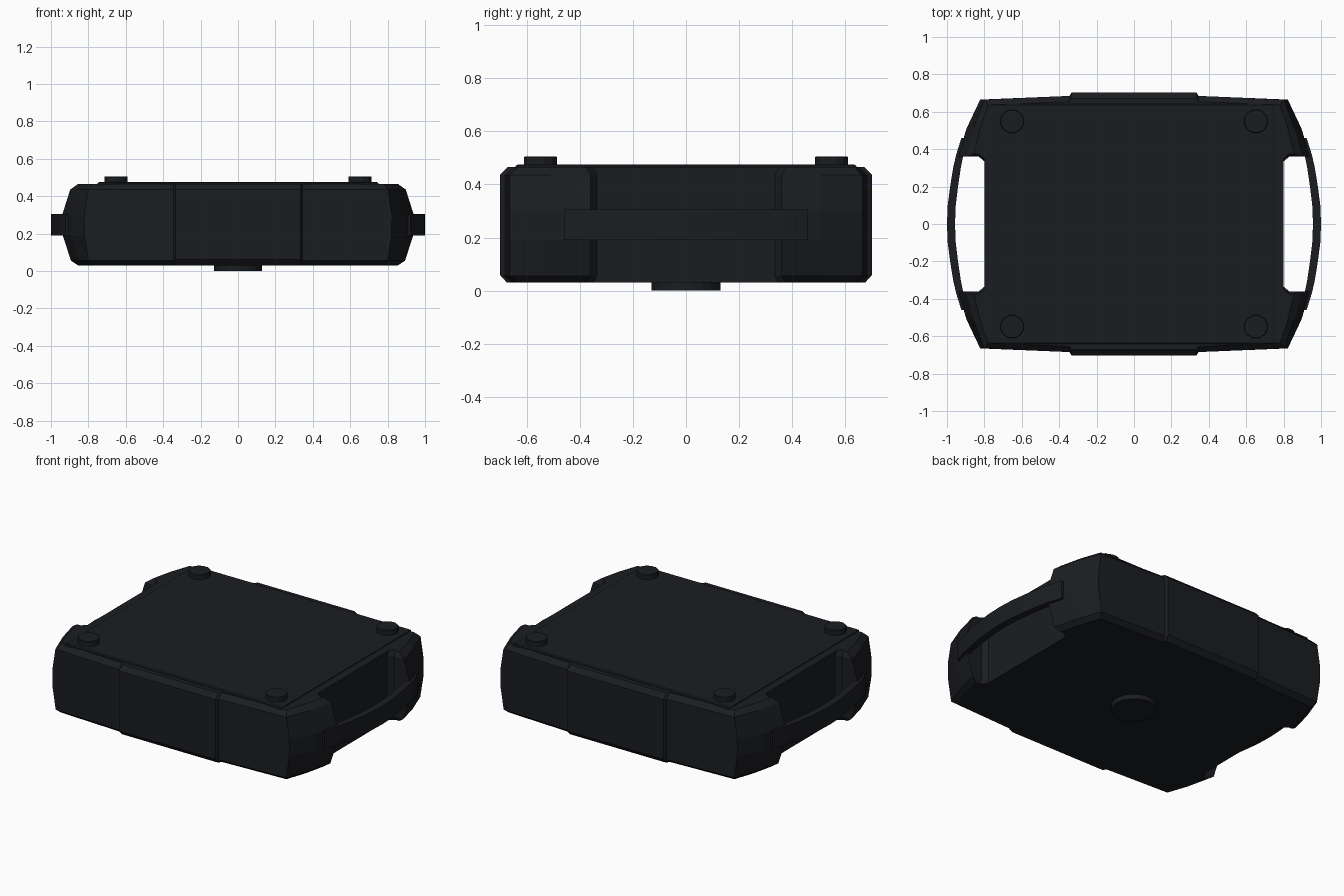
import bpy, bmesh, math

if "Cube" in bpy.data.objects:
    bpy.data.objects.remove(bpy.data.objects["Cube"])

black = bpy.data.materials.new("black_plastic")
black.diffuse_color = (0.011, 0.012, 0.015, 1)
black.use_nodes = True
black.node_tree.nodes["Principled BSDF"].inputs["Base Color"].default_value = black.diffuse_color


def loft(name, rings):
    """Skin a stack of equal-length rings of 3D points and cap both ends."""
    bm = bmesh.new()
    loops = [[bm.verts.new(p) for p in ring] for ring in rings]
    n = len(loops[0])
    for a, b in zip(loops, loops[1:]):
        for i in range(n):
            j = (i + 1) % n
            bm.faces.new((a[i], a[j], b[j], b[i]))
    bm.faces.new(loops[0][::-1])
    bm.faces.new(loops[-1])
    bmesh.ops.recalc_face_normals(bm, faces=bm.faces)
    mesh = bpy.data.meshes.new(name)
    bm.to_mesh(mesh)
    bm.free()
    obj = bpy.data.objects.new(name, mesh)
    bpy.context.collection.objects.link(obj)
    mesh.materials.append(black)
    return obj


def four_way(quadrant):
    """Mirror a +x +y outline (ordered from side to back) into a closed loop."""
    q = quadrant
    return (q + [(-x, y) for x, y in q[::-1]] +
            [(-x, -y) for x, y in q] + [(x, -y) for x, y in q[::-1]])


def rect(w, d):
    return [(w, -d), (w, d), (-w, d), (-w, -d)]


def layers(stack):
    return [[(x, y, z) for x, y in pts] for z, pts in stack]


def disc(name, x, y, sides, profile):
    ring = [(math.cos(t), math.sin(t)) for t in
            (2 * math.pi * (i + 0.5) / sides for i in range(sides))]
    return loft(name, layers([(z, [(x + r * c, y + r * s) for c, s in ring])
                              for r, z in profile]))


# body with four projecting corner guards; guards taper toward top and bottom
def body_outline(dx, dy):
    return four_way([(0.80, 0.335 + dy * 0.5), (0.83, 0.36 + dy * 0.5),
                     (0.945 - dx, 0.36 + dy * 0.5), (0.90 - dx * 0.85, 0.51),
                     (0.825 - dx * 0.5, 0.665 - dy), (0.34, 0.685 - dy)])


body_levels = [(0.03, 0.09, 0.03), (0.055, 0.052, 0.0), (0.19, 0.008, 0.0),
               (0.30, 0.005, 0.0), (0.435, 0.048, 0.0), (0.465, 0.09, 0.03)]
loft("case_body", layers([(z, body_outline(dx, dy)) for z, dx, dy in body_levels]))

# raised plate on top
loft("top_plate", layers([(0.455, rect(0.75, 0.642)), (0.47, rect(0.75, 0.642)),
                          (0.475, rect(0.742, 0.635))]))

# slightly proud centre panels on the front and back
panel_profile = [(0.64, 0.03), (0.675, 0.03), (0.702, 0.06),
                 (0.702, 0.436), (0.672, 0.466), (0.64, 0.466)]
for side, name in ((-1, "front_panel"), (1, "back_panel")):
    loft(name, [[(x, side * (y - inset), z) for y, z in panel_profile]
                for x, inset in ((-0.347, 0.022), (-0.335, 0), (0.335, 0), (0.347, 0.022))])

# bowed handles bridging the corner guards
handle_half = [(0, 1.0, 0.957), (0.1, 0.996, 0.953), (0.2, 0.983, 0.941),
               (0.3, 0.967, 0.926), (0.37, 0.951, 0.912), (0.46, 0.923, 0.87)]
handle_path = [(-y, o, i) for y, o, i in handle_half[:0:-1]] + handle_half
for side, name in ((-1, "left_handle"), (1, "right_handle")):
    loft(name, [[(side * o, y, 0.19), (side * o, y, 0.305),
                 (side * i, y, 0.305), (side * i, y, 0.19)]
                for y, o, i in handle_path])

# corner knobs on top
for x in (-0.652, 0.652):
    for y in (-0.549, 0.549):
        disc("top_knob", x, y, 12, [(0.064, 0.46), (0.064, 0.503), (0.061, 0.506)])

# round foot below
disc("bottom_foot", 0, 0, 20, [(0.131, 0.0), (0.131, 0.04)])
